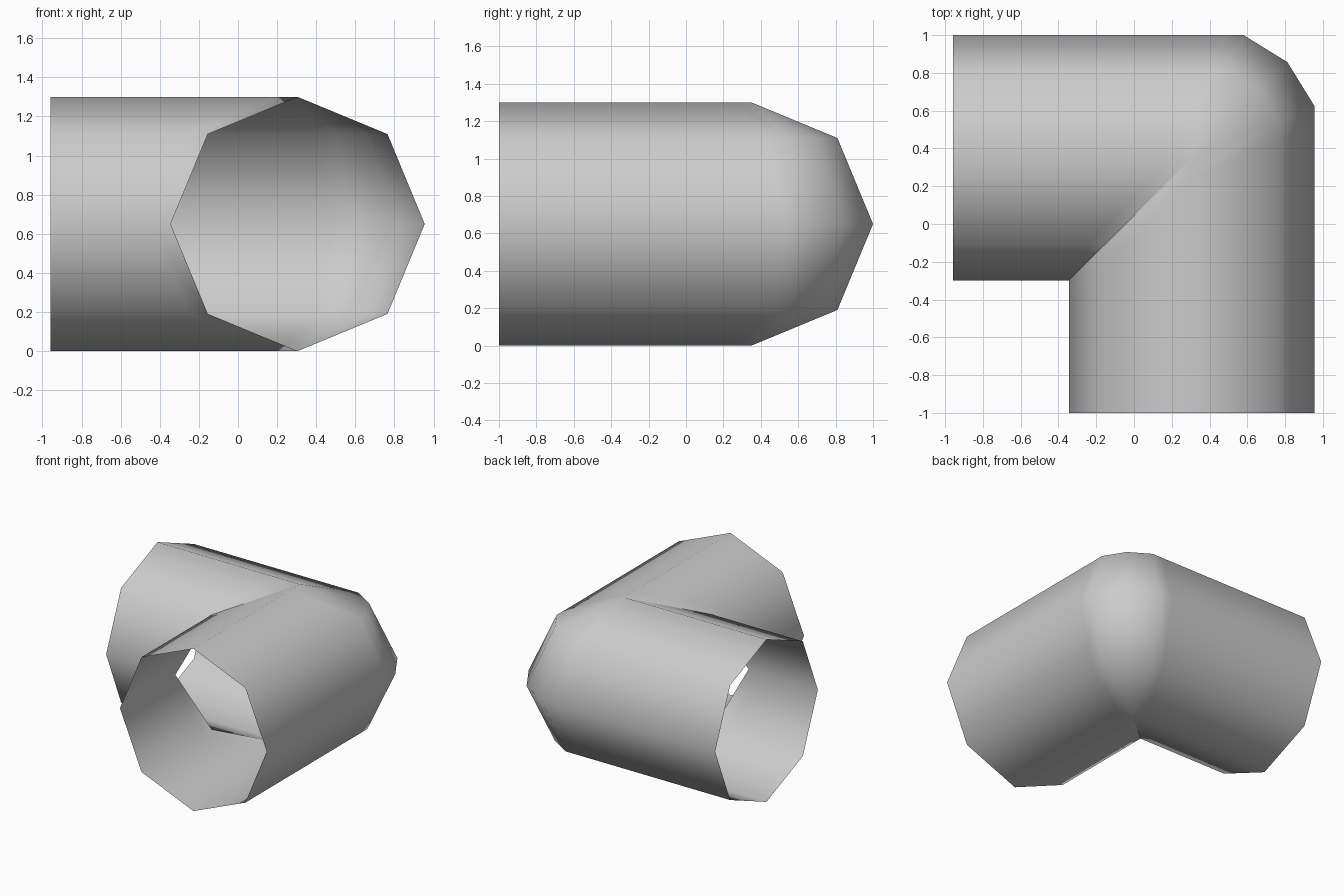
import bpy, bmesh, math

cube = bpy.data.objects.get("Cube")
if cube:
    bpy.data.objects.remove(cube, do_unlink=True)

R = 0.65                 # tube radius, also height of the tube axis
CX, CY = 0.305, 0.35     # point where the two tube axes cross
SIDES = 8
REACH = CX + 0.958       # arm length from the corner to the open end
SUPPORT = 0.1            # spacing of the loop that holds the straight shading

grey = bpy.data.materials.new("pipe_grey")
grey.use_nodes = True
colour = (0.6, 0.6, 0.6, 1)
grey.diffuse_color = colour
grey.node_tree.nodes["Principled BSDF"].inputs["Base Color"].default_value = colour


def stations(d):
    """Plan offsets from the corner for a tube line lying d outward of the axis."""
    if d > 0.001:
        turn, middle = 0.423 * d, 0.78 * d      # rounded outer bend
    else:
        turn = middle = d                       # mitred inner fold
    arm = [(-REACH, d), (turn - SUPPORT, d), (turn, d)]
    # the front arm mirrors the side arm across the diagonal
    return arm + [(middle, middle)] + [(v, u) for u, v in reversed(arm)]


# Elbow pipe: one line of points per side, joined by quads
bm = bmesh.new()
lines = []
for i in range(SIDES):
    t = math.tau * i / SIDES
    d, z = R * math.cos(t), R + R * math.sin(t)
    row = stations(d)
    # the front arm ends at y = -1
    row[-1] = (row[-1][0], -1 - CY)
    lines.append([bm.verts.new((CX + u, CY + v, z)) for u, v in row])

for i, a in enumerate(lines):
    b = lines[(i + 1) % SIDES]
    for k in range(len(a) - 1):
        bm.faces.new((a[k], a[k + 1], b[k + 1], b[k]))

bmesh.ops.remove_doubles(bm, verts=bm.verts, dist=0.001)
bmesh.ops.recalc_face_normals(bm, faces=bm.faces)

# Smooth skin with a hard crease along the inner fold
for f in bm.faces:
    f.smooth = True
for e in bm.edges:
    offsets = [(v.co.x - CX, v.co.y - CY) for v in e.verts]
    if all(abs(u - w) < 0.001 and u < 0.001 for u, w in offsets):
        e.smooth = False

mesh = bpy.data.meshes.new("elbow_pipe")
bm.to_mesh(mesh)
bm.free()
mesh.materials.append(grey)
pipe = bpy.data.objects.new("elbow_pipe", mesh)
bpy.context.collection.objects.link(pipe)
